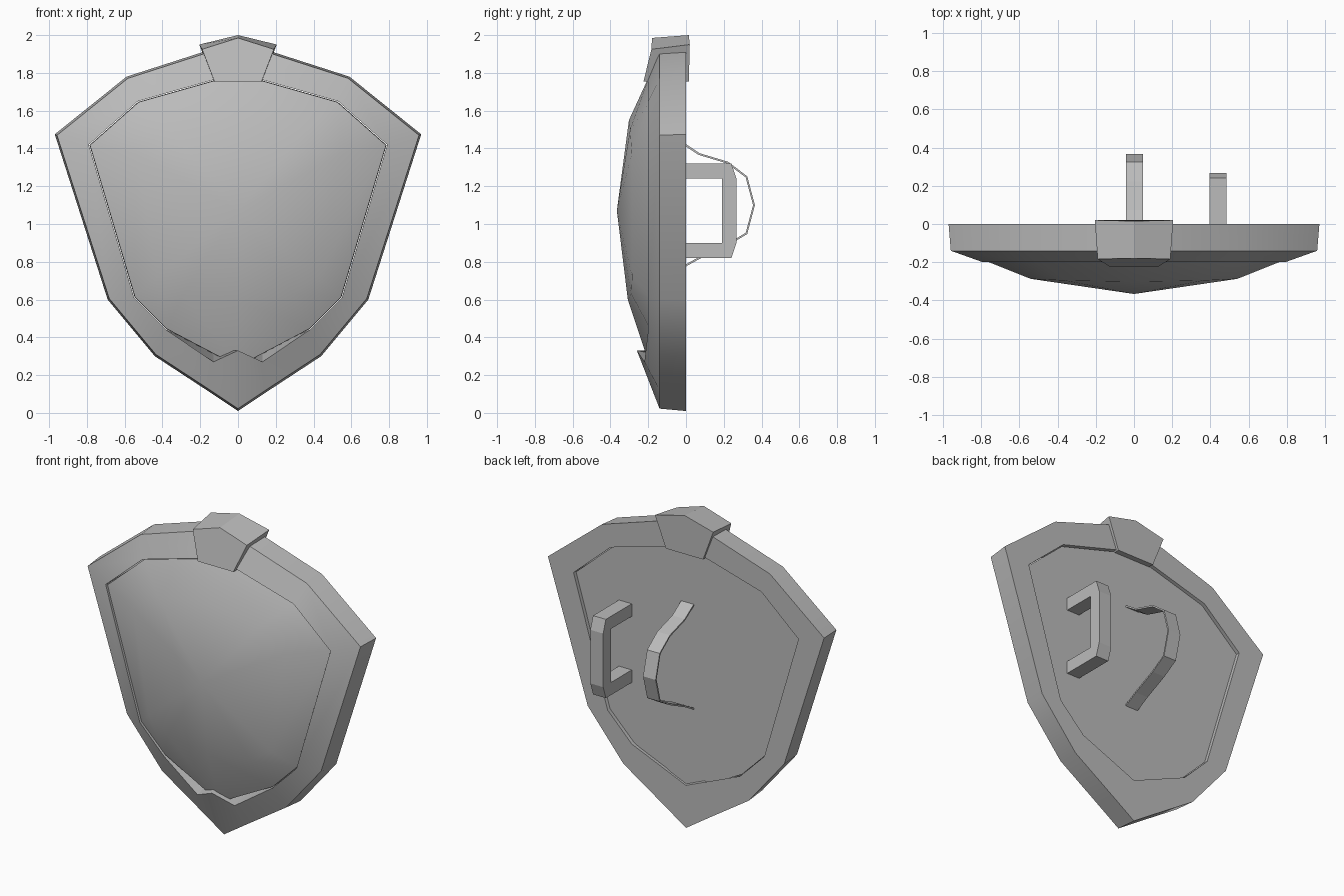
import bpy, bmesh, math

if "Cube" in bpy.data.objects:
    bpy.data.objects.remove(bpy.data.objects["Cube"], do_unlink=True)

grey = bpy.data.materials.new("plain_grey")
grey.use_nodes = True
grey.diffuse_color = (0.5, 0.5, 0.5, 1)
grey.node_tree.nodes["Principled BSDF"].inputs["Base Color"].default_value = (0.5, 0.5, 0.5, 1)


def finish(name, bm, smooth=None):
    bmesh.ops.recalc_face_normals(bm, faces=bm.faces)
    mesh = bpy.data.meshes.new(name)
    bm.to_mesh(mesh)
    bm.free()
    mesh.materials.append(grey)
    obj = bpy.data.objects.new(name, mesh)
    bpy.context.collection.objects.link(obj)
    if smooth:
        bpy.ops.object.select_all(action="DESELECT")
        obj.select_set(True)
        bpy.context.view_layer.objects.active = obj
        bpy.ops.object.shade_smooth_by_angle(angle=math.radians(smooth))
    return obj


def mirrored(half):
    """Close a right-hand outline of (x, y, z) whose ends lie on the centre line."""
    return half + [(-x, y, z) for x, y, z in half[-2:0:-1]]


def at_depth(outline, y, scale=1.0, mid=1.05):
    return [(x * scale, y, mid + (z - mid) * scale) for x, z in outline]


def loft(bm, halves, wrap=False):
    rings = [[bm.verts.new(p) for p in mirrored(h)] for h in halves]
    pairs = list(zip(rings, rings[1:]))
    if wrap:
        pairs.append((rings[-1], rings[0]))
    for a, b in pairs:
        for i in range(len(a)):
            j = (i + 1) % len(a)
            bm.faces.new((a[i], a[j], b[j], b[i]))
    return rings


# Rim: closed four-sided section swept round the outline, with a raised lower peak
outer = [(0, 1.97), (0.59, 1.78), (0.97, 1.475), (0.69, 0.6), (0.44, 0.3), (0.15, 0.11), (0, 0.01)]
inner = [(0, 1.80), (0.53, 1.65), (0.79, 1.42), (0.55, 0.61), (0.38, 0.44)]
front_lip = at_depth(inner, -0.20) + [(0.13, -0.22, 0.27), (0, -0.26, 0.33)]
back_lip = at_depth(inner + [(0.13, 0.335), (0, 0.28)], 0)
bm = bmesh.new()
loft(bm, [at_depth(outer, 0), at_depth(outer, -0.14, 0.988), front_lip, back_lip], wrap=True)
finish("rim", bm, 30)

# Panel: shallow dome rising over one ring to a central apex
edge = inner + [(0, 0.24)]
dome_ring = [(0, -0.302, 1.55), (0.36, -0.296, 1.50), (0.54, -0.287, 1.37),
             (0.43, -0.285, 0.72), (0.29, -0.29, 0.63), (0, -0.308, 0.6)]
bm = bmesh.new()
rings = loft(bm, [at_depth(edge, -0.02, 0.995), at_depth(edge, -0.19, 0.992), dome_ring])
bm.faces.new(rings[0])
apex = bm.verts.new((0, -0.366, 1.07))
top = rings[-1]
for i in range(len(top)):
    bm.faces.new((top[i], top[(i + 1) % len(top)], apex))
finish("panel", bm, 35)

# Top clasp: wedge wrapped over the rim
bm = bmesh.new()
rings = loft(bm, [
    [(0, 0.015, 2.0), (0.205, 0.02, 1.95), (0.13, 0.015, 1.755), (0, 0.015, 1.755)],
    [(0, -0.18, 1.985), (0.19, -0.183, 1.925), (0.125, -0.225, 1.755), (0, -0.225, 1.755)]])
for ring in rings:
    bm.faces.new(ring)
finish("top_clasp", bm)


def ribbon(bm, path, x0, x1):
    sides = [[bm.verts.new((x, y, z)) for y, z in path] for x in (x0, x1)]
    for i in range(len(path) - 1):
        bm.faces.new((sides[0][i], sides[0][i + 1], sides[1][i + 1], sides[1][i]))
    return sides


# Hand grip: bevelled bracket with a square opening
bracket = [(-0.02, 1.32), (0.24, 1.32), (0.267, 1.24), (0.267, 0.9), (0.24, 0.82), (-0.02, 0.82)]
opening = [(-0.02, 0.9), (0.19, 0.9), (0.19, 1.24), (-0.02, 1.24)]
bm = bmesh.new()
profile = bracket + opening
for side in ribbon(bm, profile + profile[:1], 0.395, 0.485):
    bm.faces.new(side[:-1])
bmesh.ops.remove_doubles(bm, verts=bm.verts, dist=0.0001)
finish("hand_grip", bm)

# Arm strap: thin arched band
arch = [(-0.02, 1.43), (0.07, 1.37), (0.22, 1.325), (0.32, 1.25), (0.36, 1.1),
        (0.32, 0.95), (0.22, 0.89), (0.07, 0.82), (-0.02, 0.77)]
bm = bmesh.new()
ribbon(bm, arch, -0.042, 0.046)
strap = finish("arm_strap", bm)
thick = strap.modifiers.new("thickness", "SOLIDIFY")
thick.thickness = 0.01
thick.offset = 0
